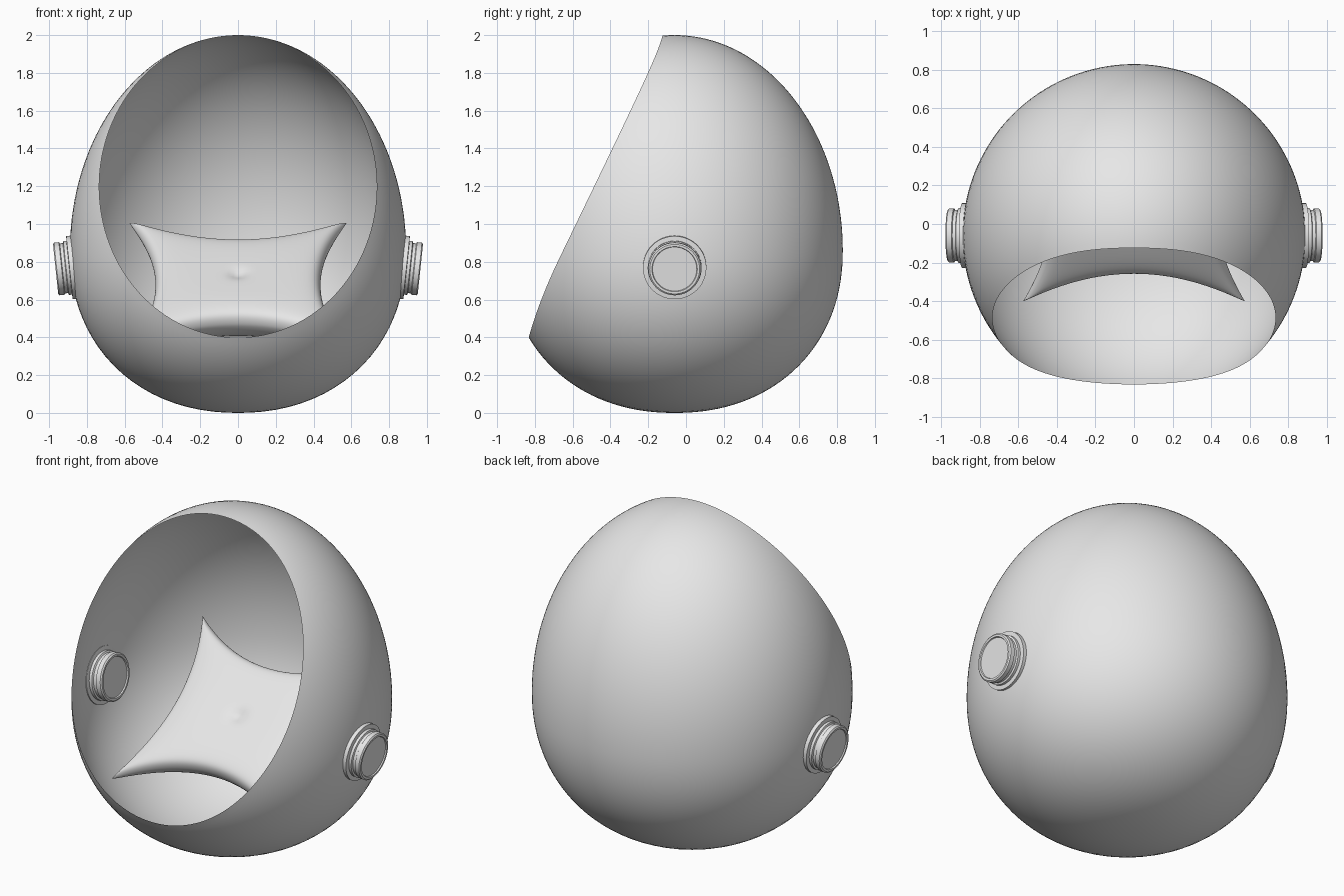
import bpy, math
from mathutils import Vector, Matrix

if "Cube" in bpy.data.objects:
    bpy.data.objects.remove(bpy.data.objects["Cube"])

grey = bpy.data.materials.new("light grey")
grey.diffuse_color = (0.8, 0.8, 0.8, 1)
grey.use_nodes = True
grey.node_tree.nodes["Principled BSDF"].inputs["Base Color"].default_value = grey.diffuse_color


def make(name, verts, faces, angle):
    me = bpy.data.meshes.new(name)
    me.from_pydata([tuple(v) for v in verts], [], faces)
    me.materials.append(grey)
    me.update()
    ob = bpy.data.objects.new(name, me)
    bpy.context.collection.objects.link(ob)
    bpy.ops.object.select_all(action='DESELECT')
    ob.select_set(True)
    bpy.context.view_layer.objects.active = ob
    bpy.ops.object.mode_set(mode='EDIT')
    bpy.ops.mesh.select_all(action='SELECT')
    bpy.ops.mesh.remove_doubles(threshold=0.0001)
    bpy.ops.object.mode_set(mode='OBJECT')
    bpy.ops.object.shade_smooth_by_angle(angle=math.radians(angle))
    return ob


# Egg shell: thin sheet running from an elliptical front rim to the back
C = Vector((0, -0.06, 0.86))
RAD, UP, LOW = 0.89, 1.14, 0.86


def egg_point(d):
    h = math.hypot(d.x, d.y) / RAD
    n, c = (2, UP) if d.z > 0 else (2.15, LOW)
    return C + d * (h ** n + (abs(d.z) / c) ** n) ** (-1 / n)


def egg_radius(z):
    n, c = (2, UP) if z > C.z else (2.15, LOW)
    return RAD * max(0, 1 - (abs(z - C.z) / c) ** n) ** (1 / n)


SEG, ROWS = 128, 56
verts, faces = [], []
back = Vector((0, 1, 0))
for i in range(SEG):
    a = 2 * math.pi * i / SEG
    x, z = 0.735 * math.sin(a), 1.198 + 0.799 * math.cos(a)
    y = C.y - math.sqrt(max(0.0, egg_radius(z) ** 2 - x * x))
    d0 = (Vector((x, y, z)) - C).normalized()
    ang = d0.angle(back)
    side = (d0 - back * d0.dot(back)).normalized()
    for j in range(ROWS + 1):
        t = ang * (1 - j / ROWS)
        verts.append(egg_point(back * math.cos(t) + side * math.sin(t)))
for i in range(SEG):
    for j in range(ROWS):
        p, q = i * (ROWS + 1) + j, ((i + 1) % SEG) * (ROWS + 1) + j
        faces.append((p, q, q + 1, p + 1))
make("egg_shell", verts, faces, 60)


# Pillow: two bulged sheets with pulled-out corners, tilted inside the shell
N = 56
mid = Vector((0, 0.04, 0.675))
V, W = Vector((0, 0.8, 0.6)), Vector((0, -0.6, 0.8))
verts, faces = [], []
for s in (1, -1):
    base = len(verts)
    for i in range(N + 1):
        for j in range(N + 1):
            u, v = math.sin(math.pi / 2 * (2 * i / N - 1)), math.sin(math.pi / 2 * (2 * j / N - 1))
            px = 0.575 * u * (1 - 0.24 * (1 - v * v))
            pv = 0.55 * v * (1 - 0.36 * (1 - u * u))
            b = max(0, (1 - u * u) * (1 - v * v))
            edge = 0.022 * (1 - max(abs(u), abs(v)) ** 30)
            h = 0.13 * b ** 0.5 + edge
            h -= 0.02 * math.exp(-(px * px + pv * pv) / 0.0018)
            w = -0.07 * b + s * h
            verts.append(mid + Vector((px, 0, 0)) + V * pv + W * w)
    for i in range(N):
        for j in range(N):
            p = base + i * (N + 1) + j
            f = (p, p + N + 1, p + N + 2, p + 1)
            faces.append(f if s > 0 else f[::-1])
make("pillow", verts, faces, 80)


# Side speakers: stepped round caps showing outside and inside the shell
half = [(0.012, 0.168), (0.014, 0.143), (0.03, 0.143), (0.034, 0.133), (0.05, 0.133),
        (0.054, 0.14), (0.08, 0.14), (0.086, 0.132), (0.086, 0.12), (0.079, 0.117), (0.079, 0)]
profile = [(-1.1 * t, r) for t, r in reversed(half)] + half
M = 48
for name, sx in (("right_speaker", 1), ("left_speaker", -1)):
    tilt = Matrix.Rotation(math.radians(6), 3, 'Y')
    verts, faces = [], []
    for t, r in profile:
        for k in range(M):
            a = 2 * math.pi * k / M
            p = tilt @ Vector((t, r * math.cos(a), r * math.sin(a))) + Vector((0.88, -0.06, 0.77))
            verts.append((p.x * sx, p.y, p.z))
    for i in range(len(profile) - 1):
        for k in range(M):
            a, b = i * M + k, i * M + (k + 1) % M
            f = (a, a + M, b + M, b)
            faces.append(f if sx > 0 else f[::-1])
    ob = make(name, verts, faces, 30)
    # Consistent outward normals
    bpy.ops.object.mode_set(mode='EDIT')
    bpy.ops.mesh.select_all(action='SELECT')
    bpy.ops.mesh.normals_make_consistent(inside=False)
    bpy.ops.object.mode_set(mode='OBJECT')
